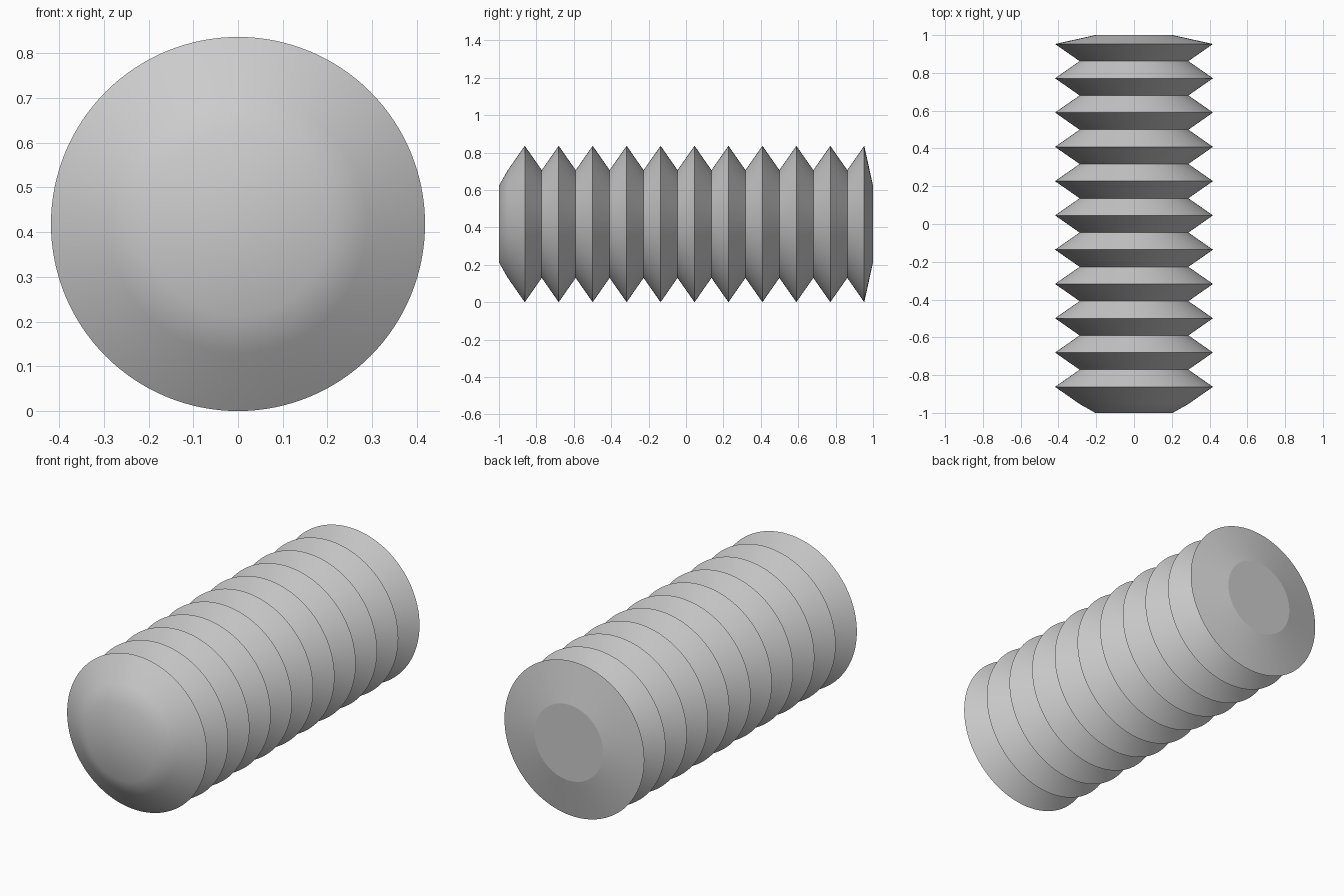
import bpy, bmesh, math

cube = bpy.data.objects.get("Cube")
if cube:
    bpy.data.objects.remove(cube, do_unlink=True)

SEGMENTS = 128
RIDGES = 11
PEAK_R, VALLEY_R, END_R = 0.418, 0.288, 0.205
FIRST_PEAK, PITCH = -0.862, 0.1815

# Single grey material
grey = bpy.data.materials.new("plain grey")
grey.use_nodes = True
colour = (0.6, 0.6, 0.6, 1)
grey.diffuse_color = colour
grey.node_tree.nodes["Principled BSDF"].inputs["Base Color"].default_value = colour

# Profile along the length: rounded nose, ridges and grooves, shallow rear cone
profile = [(-1, END_R)]
for i in range(RIDGES):
    peak = FIRST_PEAK + i * PITCH
    profile += [(peak - PITCH / 2, VALLEY_R), (peak, PEAK_R)]
profile.append((1, END_R))

# Lathe the profile around the y axis
bm = bmesh.new()
rings = []
for y, r in profile:
    angles = [2 * math.pi * k / SEGMENTS for k in range(SEGMENTS)]
    rings.append([bm.verts.new((r * math.sin(a), y, PEAK_R - r * math.cos(a))) for a in angles])
for a, b in zip(rings, rings[1:]):
    for k in range(SEGMENTS):
        n = (k + 1) % SEGMENTS
        bm.faces.new((a[k], a[n], b[n], b[k]))
bm.faces.new(rings[0])
bm.faces.new(rings[-1])
bmesh.ops.recalc_face_normals(bm, faces=bm.faces)

# Smooth shading around the body, crisp creases on every ring behind the nose
for face in bm.faces:
    face.smooth = True
for ring in rings[2:]:
    for k in range(SEGMENTS):
        bm.edges.get((ring[k], ring[(k + 1) % SEGMENTS])).smooth = False

mesh = bpy.data.meshes.new("ridged_body")
bm.to_mesh(mesh)
bm.free()
mesh.materials.append(grey)
body = bpy.data.objects.new("ridged_body", mesh)
bpy.context.scene.collection.objects.link(body)
